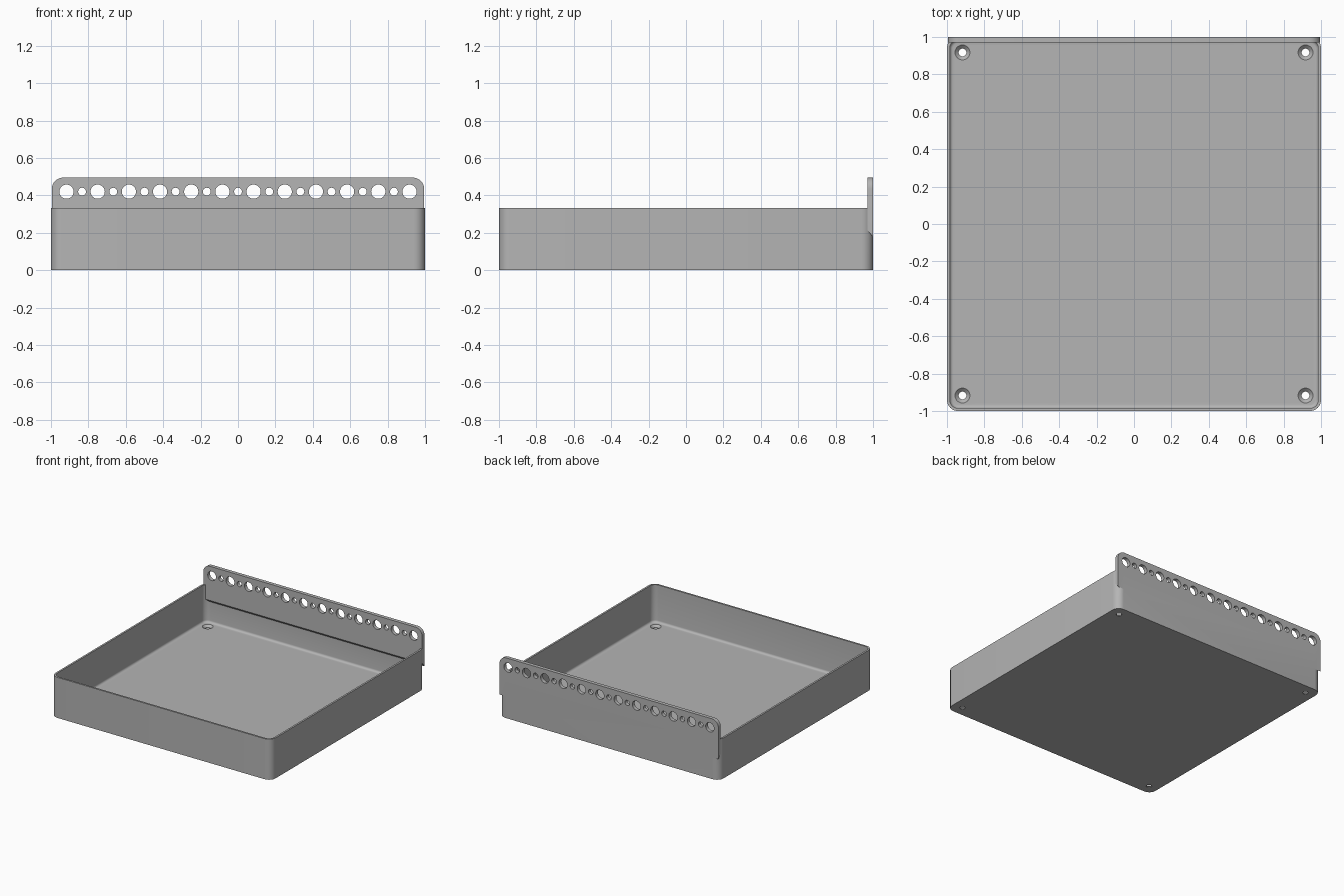
import bpy, bmesh, math
from mathutils import Matrix

cube = bpy.data.objects.get("Cube")
if cube:
    bpy.data.objects.remove(cube, do_unlink=True)

HEIGHT, WALL, FLOOR, FILLET = 0.333, 0.015, 0.025, 0.018
PLATE_TOP, PLATE_HALF, PLATE_Y, HOLE_Z = 0.495, 0.995, 0.97, 0.42

grey = bpy.data.materials.new("plain grey")
colour = (0.46, 0.46, 0.46, 1)
grey.diffuse_color = colour
grey.use_nodes = True
grey.node_tree.nodes["Principled BSDF"].inputs["Base Color"].default_value = colour


def finish(bm, name):
    bmesh.ops.recalc_face_normals(bm, faces=bm.faces)
    mesh = bpy.data.meshes.new(name)
    bm.to_mesh(mesh)
    bm.free()
    mesh.materials.append(grey)
    obj = bpy.data.objects.new(name, mesh)
    bpy.context.collection.objects.link(obj)
    return obj


def bridge(bm, a, b):
    for i in range(len(a)):
        j = (i + 1) % len(a)
        bm.faces.new((a[i], a[j], b[j], b[i]))


def arc(cx, cy, r, start, steps=8):
    """Quarter circle, counter-clockwise from the start angle."""
    angles = [start + math.pi / 2 * i / steps for i in range(steps + 1)]
    return [(cx + r * math.cos(a), cy + r * math.sin(a)) for a in angles]


def rounded_square(half, r):
    points = []
    for k, (sx, sy) in enumerate([(1, 1), (-1, 1), (-1, -1), (1, -1)]):
        points += arc(sx * (half - r), sy * (half - r), r, k * math.pi / 2)
    return points


def combine(obj, other, operation):
    mod = obj.modifiers.new(operation.lower(), "BOOLEAN")
    mod.operation, mod.solver, mod.object = operation, "EXACT", other
    bpy.ops.object.select_all(action="DESELECT")
    bpy.context.view_layer.objects.active = obj
    obj.select_set(True)
    bpy.ops.object.modifier_apply(modifier=mod.name)
    bpy.data.objects.remove(other, do_unlink=True)


# Open tray: rings from the underside, over the rim, down to the filleted floor
levels = [(0, 0), (0, HEIGHT), (WALL, HEIGHT)]
for i in range(6):
    a = math.pi / 2 * i / 5
    levels.append((WALL + FILLET * (1 - math.cos(a)),
                   FLOOR + FILLET * (1 - math.sin(a))))
bm = bmesh.new()
rings = [[bm.verts.new((x, y, z)) for x, y in rounded_square(1 - inset, 0.06 - inset)]
         for inset, z in levels]
for lower, upper in zip(rings, rings[1:]):
    bridge(bm, lower, upper)
bm.faces.new(rings[0])
bm.faces.new(rings[-1])
tray = finish(bm, "tray")

# Back plate: rounded top corners and a sloping underside
top = (arc(PLATE_HALF - 0.06, PLATE_TOP - 0.06, 0.06, 0)
       + arc(0.06 - PLATE_HALF, PLATE_TOP - 0.06, 0.06, math.pi / 2))
bm = bmesh.new()
sides = []
for y, bottom in ((PLATE_Y, 0.214), (1, 0.178)):
    outline = top + [(-PLATE_HALF, bottom), (PLATE_HALF, bottom)]
    sides.append([bm.verts.new((x, y, z)) for x, z in outline])
    bm.faces.new(sides[-1])
bridge(bm, *sides)
combine(tray, finish(bm, "back_plate"), "UNION")

# Alternating large and small holes along the back plate
bm = bmesh.new()
for i in range(23):
    r = 0.021 if i % 2 else 0.038
    x = -0.917 + i * 0.917 / 11
    place = Matrix.Translation((x, 0.985, HOLE_Z)) @ Matrix.Rotation(math.pi / 2, 4, "X")
    bmesh.ops.create_cone(bm, cap_ends=True, segments=32, radius1=r, radius2=r,
                          depth=0.2, matrix=place)
combine(tray, finish(bm, "plate_hole_cutter"), "DIFFERENCE")

# Countersunk screw holes in the floor corners
bm = bmesh.new()
profile = [(0.021, -0.05), (0.021, 0.007), (0.04, FLOOR), (0.04, FLOOR + 0.01)]
for sx in (-1, 1):
    for sy in (-1, 1):
        loops = []
        for r, z in profile:
            angles = [math.tau * k / 32 for k in range(32)]
            loops.append([bm.verts.new((sx * 0.917 + r * math.cos(a),
                                        sy * 0.917 + r * math.sin(a), z)) for a in angles])
        for lower, upper in zip(loops, loops[1:]):
            bridge(bm, lower, upper)
        bm.faces.new(loops[0])
        bm.faces.new(loops[-1])
combine(tray, finish(bm, "screw_hole_cutter"), "DIFFERENCE")

# Smooth the rounded surfaces, keep the edges crisp
bpy.ops.object.shade_smooth_by_angle(angle=math.radians(30))
